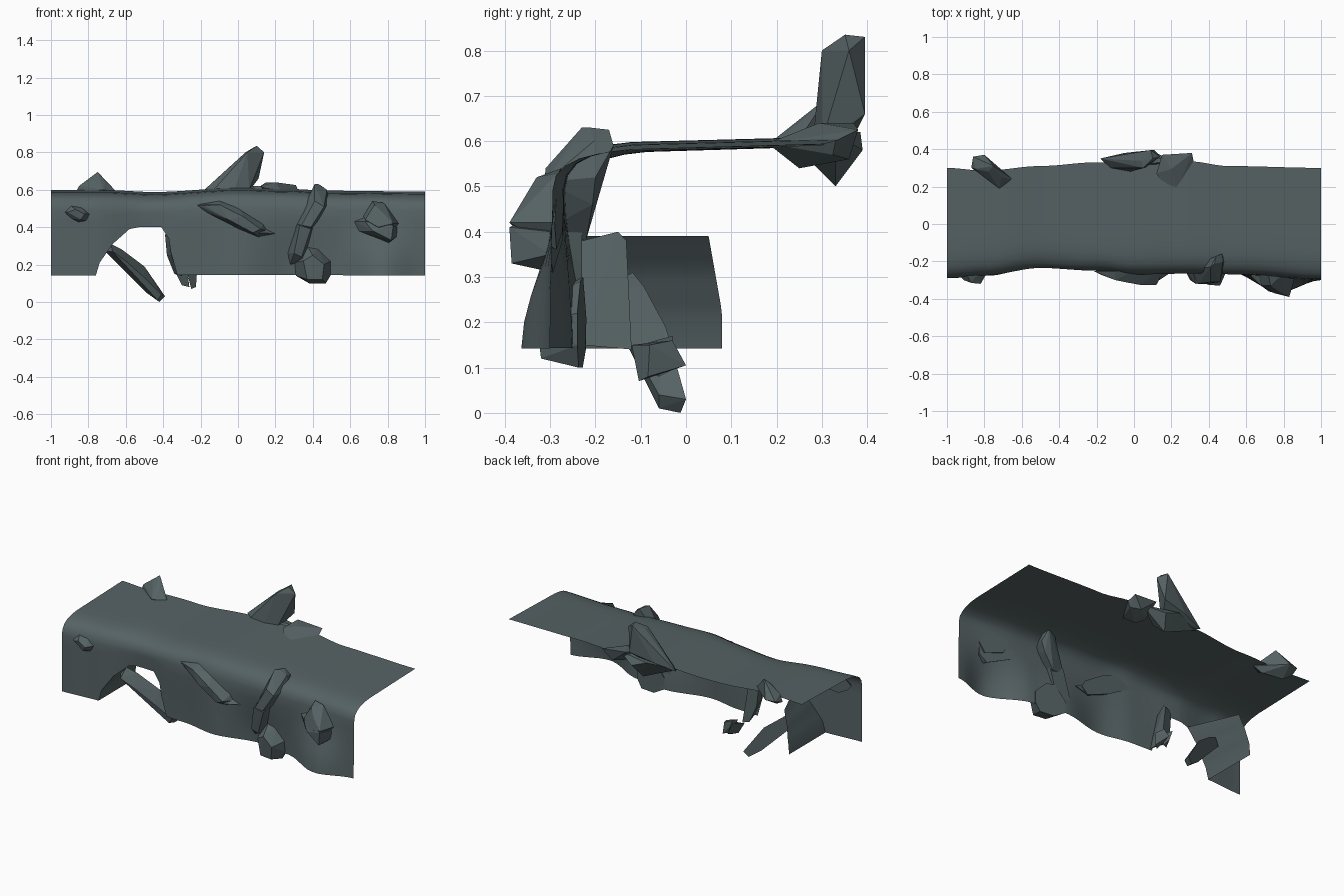
import bpy, bmesh

stone = bpy.data.materials.new("grey green stone")
stone.diffuse_color = (0.092, 0.122, 0.127, 1)


def finish(name, bm):
    me = bpy.data.meshes.new(name)
    bm.to_mesh(me)
    bm.free()
    me.materials.append(stone)
    ob = bpy.data.objects.new(name, me)
    bpy.context.collection.objects.link(ob)
    return ob


def curve(table, x, smooth=True):
    """Interpolate a small table of (x, value) pairs."""
    for (a, va), (b, vb) in zip(table, table[1:]):
        if x <= b:
            t = max(0, min(1, (x - a) / (b - a)))
            if smooth:
                t = t * t * (3 - 2 * t)
            return va + (vb - va) * t
    return table[-1][1]


# Ledge: profile swept along x, with an arch opening in the wall
CREST = [(-1, -.29), (-.8, -.275), (-.5, -.235), (-.2, -.25), (0, -.27), (.3, -.265), (.6, -.27), (1, -.295)]
FOOT = [(-1, -.29), (-.76, -.275), (-.5, -.21), (-.33, -.235), (-.2, -.24), (.02, -.275),
        (.3, -.22), (.5, -.25), (.78, -.365), (1, -.3)]
BACK = [(-1, .3), (-.8, .285), (-.5, .31), (-.2, .33), (.3, .335), (.5, .31), (1, .3)]
TOP = [(-1, .588), (-.7, .588), (-.45, .578), (0, .6), (.25, .595), (.5, .585), (1, .58)]
BASE = [(-1, .142), (-.76, .142), (-.74, .21), (-.67, .31), (-.58, .39), (-.53, .4), (-.41, .4),
        (-.37, .34), (-.36, .27), (-.325, .145), (1, .142)]


def profile(x):
    yc, yf, yb, zt = (curve(t, x) for t in (CREST, FOOT, BACK, TOP))
    zb = curve(BASE, x, False)
    pts = []
    for i in range(7):
        z = zb + (.49 - zb) * i / 6
        t = (z - .142) / .348
        t = t * t * (3 - 2 * t)
        pts.append((x, yf + (yc - yf) * t, z))
    for dy, z in ((.008, .525), (.028, zt - .035), (.06, zt - .018), (.1, zt - .008), (.15, zt - .002)):
        pts.append((x, yc + dy, z))
    y0 = yc + .15
    for i in range(1, 6):
        pts.append((x, y0 + (yb - y0) * i / 5, zt - .002 + .012 * i / 5))
    return pts


xs = sorted({round(-1 + i * .04, 3) for i in range(51)} | {b[0] for b in BASE})
rows = [profile(x) for x in xs]
bm = bmesh.new()
grid = [[bm.verts.new(p) for p in r] for r in rows]
for a, b in zip(grid, grid[1:]):
    for j in range(len(a) - 1):
        bm.faces.new((a[j], b[j], b[j + 1], a[j + 1]))
ledge = finish("ledge", bm)
for p in ledge.data.polygons:
    p.use_smooth = True

# Inner side of the opening, running back from its left edge
bm = bmesh.new()
edge = [r[0] for x, r in zip(xs, rows) if -.765 < x < -.57]
front = [bm.verts.new(p) for p in edge]
rear = [bm.verts.new((-.76 + .3 * (x + .76), .08 - .03 * max(0, (z - .22) / .17), z)) for x, y, z in edge]
for i in range(len(edge) - 1):
    bm.faces.new((front[i], rear[i], rear[i + 1], front[i + 1]))
side = finish("opening_side", bm)
for p in side.data.polygons:
    p.use_smooth = True


def rock(name, outline, y, ridge):
    """Faceted rock: hull of an (x, z) outline at depth y plus ridge points.
    y is a pair: depth at the outline's left and right ends."""
    lo, hi = min(p[0] for p in outline), max(p[0] for p in outline)
    bm = bmesh.new()
    for x, z in outline:
        bm.verts.new((x, y[0] + (y[1] - y[0]) * (x - lo) / (hi - lo), z))
    for p in ridge:
        bm.verts.new(p)
    hull = bmesh.ops.convex_hull(bm, input=bm.verts[:])
    junk = [v for v in hull["geom_interior"] if isinstance(v, bmesh.types.BMVert)]
    bmesh.ops.delete(bm, geom=junk, context='VERTS')
    bmesh.ops.recalc_face_normals(bm, faces=bm.faces[:])
    finish(name, bm)


# Rocks on the front wall
rock("small_wall_rock", [(-.945, .48), (-.9, .52), (-.83, .51), (-.78, .47), (-.8, .43), (-.86, .42), (-.92, .45)],
     (-.265, -.25), [(-.91, -.3, .48), (-.87, -.315, .495), (-.82, -.32, .47), (-.84, -.31, .44)])
rock("diagonal_wall_rock", [(-.22, .52), (-.1, .54), (0, .51), (.14, .42), (.16, .38), (.12, .34), (-.03, .4), (-.17, .48)],
     (-.25, -.25), [(-.18, -.27, .515), (-.1, -.3, .52), (.03, -.325, .455), (.12, -.325, .39), (.08, -.32, .37), (-.05, -.31, .44)])
rock("diagonal_rock_tip", [(.1, .42), (.19, .375), (.21, .365), (.1, .345)], (-.26, -.25), [(.12, -.31, .37)])
rock("tall_rock_upper", [(.39, .57), (.43, .63), (.475, .6), (.49, .52), (.46, .46), (.39, .38), (.3, .4), (.37, .5)],
     (-.24, -.2), [(.41, -.23, .63), (.44, -.17, .625), (.47, -.16, .59), (.41, -.31, .54), (.46, -.31, .51), (.34, -.32, .41), (.39, -.32, .4)])
rock("tall_rock_lower", [(.31, .42), (.41, .42), (.385, .33), (.35, .22), (.28, .2), (.265, .26)],
     (-.23, -.23), [(.33, -.32, .41), (.39, -.31, .39), (.3, -.3, .26), (.34, -.29, .24)])
rock("foot_rock", [(.3, .21), (.37, .3), (.43, .29), (.5, .22), (.5, .15), (.47, .1), (.38, .1), (.31, .14)],
     (-.22, -.24), [(.35, -.31, .22), (.4, -.325, .25), (.46, -.33, .2), (.45, -.32, .12), (.37, -.31, .12)])
rock("right_rock_upper", [(.67, .46), (.72, .54), (.78, .53), (.81, .46), (.86, .42), (.82, .36), (.7, .4)],
     (-.27, -.29), [(.68, -.33, .44), (.73, -.33, .52), (.77, -.36, .47), (.83, -.39, .42), (.75, -.37, .4)])
rock("right_rock_lower", [(.62, .43), (.7, .46), (.85, .4), (.85, .35), (.8, .31), (.74, .34), (.64, .38)],
     (-.27, -.3), [(.68, -.33, .43), (.83, -.39, .41), (.82, -.385, .33), (.72, -.36, .38)])

# Slabs in and beside the opening
rock("fallen_slab", [(-.71, .27), (-.68, .31), (-.62, .28), (-.5, .19), (-.44, .1), (-.39, .03), (-.42, 0), (-.49, .05), (-.57, .13)],
     (-.13, 0), [(-.67, -.19, .27), (-.6, -.16, .22), (-.5, -.11, .13), (-.43, -.06, .01), (-.41, -.06, .04)])
rock("opening_edge_rock", [(-.39, .36), (-.37, .38), (-.335, .38), (-.32, .2), (-.3, .14), (-.34, .15), (-.38, .25)],
     (-.15, -.12), [(-.36, -.23, .38), (-.35, -.235, .25), (-.31, -.23, .15), (-.34, -.15, .4)])
rock("hanging_shard_left", [(-.33, .15), (-.27, .16), (-.26, .08), (-.3, .09)], (-.1, -.06), [(-.3, -.03, .17), (-.27, -.02, .1)])
rock("hanging_shard_right", [(-.27, .15), (-.22, .15), (-.225, .08), (-.25, .07)], (-.12, -.08), [(-.25, 0, .105), (-.24, -.03, .16)])

# Rocks along the back edge
rock("corner_rock", [(-.87, .58), (-.85, .62), (-.76, .64), (-.66, .6), (-.7, .56), (-.82, .55)],
     (.3, .24), [(-.86, .36, .6), (-.8, .37, .6), (-.75, .31, .695), (-.78, .28, .66), (-.71, .25, .64), (-.72, .19, .6), (-.65, .24, .59)])
rock("back_spike", [(-.13, .6), (.04, .8), (.1, .835), (.14, .8), (.12, .74), (.08, .62)],
     (.3, .36), [(-.18, .35, .6), (-.05, .38, .63), (.09, .395, .83), (.11, .395, .66), (.05, .3, .8), (.06, .3, .6), (-.02, .28, .6)])
rock("back_spike_root", [(-.17, .6), (.1, .62), (.22, .615), (.1, .57), (-.1, .58)],
     (.32, .33), [(0, .385, .62), (.1, .39, .58), (.06, .33, .5), (.1, .28, .55)])
rock("back_rock", [(.12, .62), (.2, .64), (.32, .6), (.3, .57), (.16, .56)],
     (.27, .33), [(.15, .37, .64), (.31, .38, .625), (.23, .18, .595), (.14, .24, .61), (.25, .36, .56), (.2, .25, .54)])
